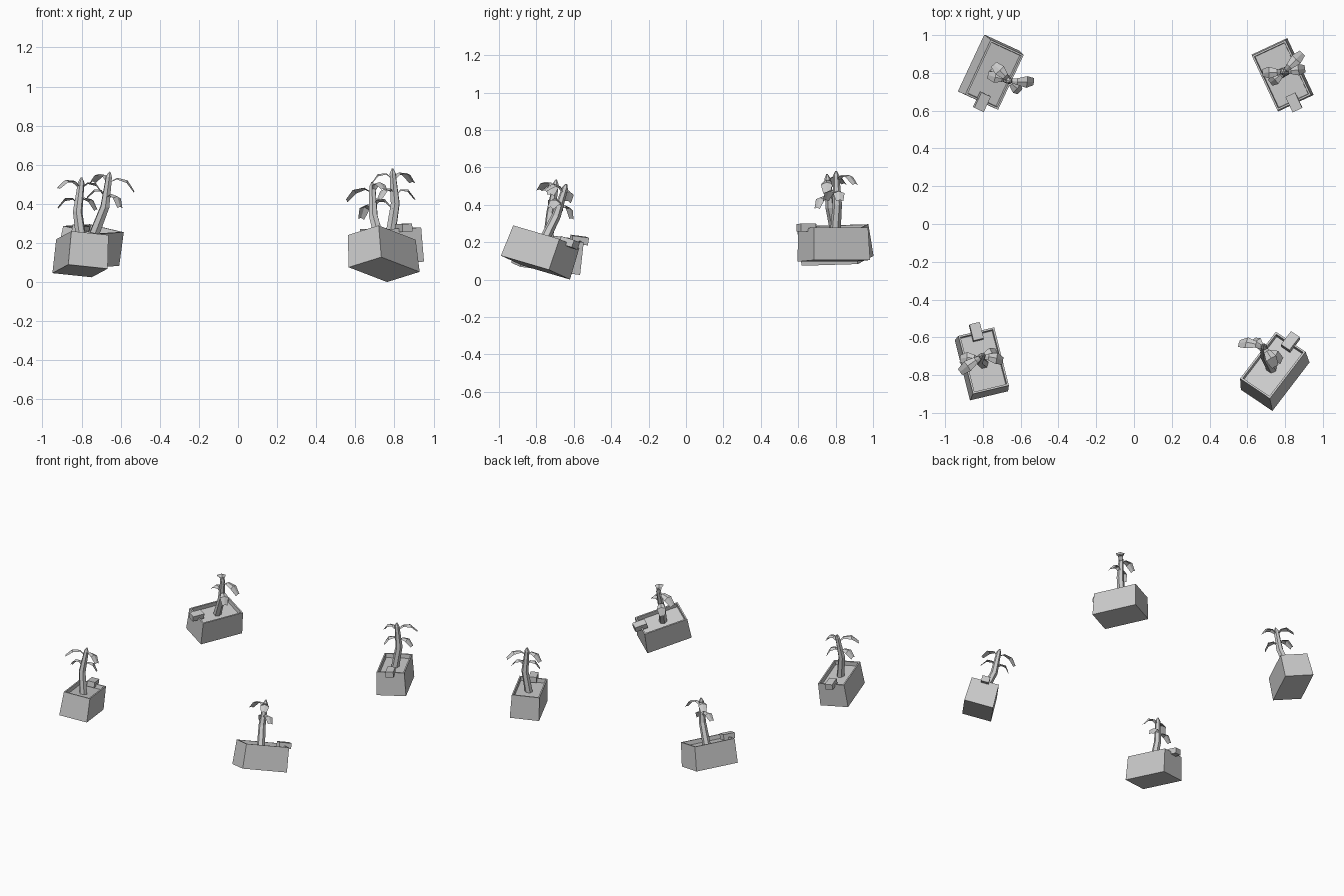
import bpy, bmesh, math
from mathutils import Vector, Matrix

if "Cube" in bpy.data.objects:
    bpy.data.objects.remove(bpy.data.objects["Cube"])


def add_mesh(name, bm, frame):
    bmesh.ops.recalc_face_normals(bm, faces=bm.faces[:])
    bm.transform(frame)
    me = bpy.data.meshes.new(name)
    bm.to_mesh(me)
    bm.free()
    ob = bpy.data.objects.new(name, me)
    bpy.context.collection.objects.link(ob)


def loft(bm, rings, closed=True, caps=True):
    """Skin a list of rings (lists of points) with faces."""
    vs = [[bm.verts.new(p) for p in r] for r in rings]
    n = len(vs[0])
    for a, b in zip(vs, vs[1:]):
        for i in range(n if closed else n - 1):
            j = (i + 1) % n
            bm.faces.new((a[i], a[j], b[j], b[i]))
    if caps:
        bm.faces.new(vs[0])
        bm.faces.new(vs[-1])


def rect(hx, hy, z):
    return [(-hx, -hy, z), (hx, -hy, z), (hx, hy, z), (-hx, hy, z)]


# Trunk path in planter space: x = sideways, y = toward the spout end, z = up
PATH = [Vector(p) for p in
        [(0, -0.01, 0.13), (0.036, -0.01, 0.30), (0.028, -0.01, 0.455)]]


def on_trunk(t):
    return PATH[1].lerp(PATH[2], t)


# Leaves: position along upper trunk, direction angle, length
LEAVES = [(0.80, -21, 0.14), (0.25, 17, 0.105),
          (0.80, 203, 0.115), (0.30, 168, 0.10)]
# Leaf sections: distance, half width, height
SECTIONS = [(0, 0.008, 0), (0.3, 0.018, 0.033),
            (0.68, 0.031, 0.03), (1.0, 0.019, -0.018)]


def planter(tag, base, along, up):
    y = Vector(along).normalized()
    z = Vector(up)
    z = (z - y * z.dot(y)).normalized()
    x = z.cross(y)
    # the planter is built left-right flipped, so mirror through x
    frame = Matrix((x, y, z)).transposed().to_4x4()
    frame.translation = Vector(base)

    # box with thin rim and recessed soil
    bm = bmesh.new()
    loft(bm, [rect(0.104, 0.166, 0), rect(0.098, 0.160, 0.175),
              rect(0.088, 0.150, 0.175), rect(0.086, 0.148, 0.145)])
    add_mesh("planter_box_" + tag, bm, frame)

    # small block over the end rim
    bm = bmesh.new()
    loft(bm, [[(px, py + 0.158, pz) for px, py, pz in rect(0.028, 0.045, h)]
              for h in (0.157, 0.198)])
    add_mesh("rim_block_" + tag, bm, frame)

    # bent six-sided trunk with a pointed top
    bm = bmesh.new()
    rings = []
    tip = PATH[2] + Vector((0, 0, 0.025))
    for p, r in [(PATH[0], 0.029), (PATH[1], 0.025), (PATH[2], 0.017), (tip, 0.004)]:
        rings.append([p + Vector((r * math.cos(a), r * math.sin(a), 0))
                      for a in [math.pi * k / 3 for k in range(6)]])
    loft(bm, rings)
    add_mesh("trunk_" + tag, bm, frame)

    # arched leaves folded along the midrib
    bm = bmesh.new()
    for t, ang, length in LEAVES:
        root = on_trunk(t)
        a = math.radians(ang)
        d = Vector((math.cos(a), math.sin(a), 0))
        side = Vector((-d.y, d.x, 0))
        rows = []
        for dist, w, h in SECTIONS:
            c = root + d * dist * length + Vector((0, 0, h))
            drop = Vector((0, 0, w * 0.35))
            rows.append([c - side * w - drop, c, c + side * w - drop])
        loft(bm, rows, closed=False, caps=False)
    add_mesh("leaves_" + tag, bm, frame)


# name, bottom centre, long axis toward the block, up axis
planter("back_left", (-0.77, 0.81, 0.10), (-0.14, -0.30, -0.009), (0.032, -0.02, 0.175))
planter("back_right", (0.787, 0.79, 0.10), (0.135, -0.29, 0.0), (-0.008, 0.0, 0.175))
planter("front_left", (-0.808, -0.75, 0.057), (-0.08, 0.315, -0.043), (0.012, 0.026, 0.173))
planter("front_right", (0.7475, -0.805, 0.064), (0.195, 0.255, -0.075), (-0.015, 0.054, 0.165))
